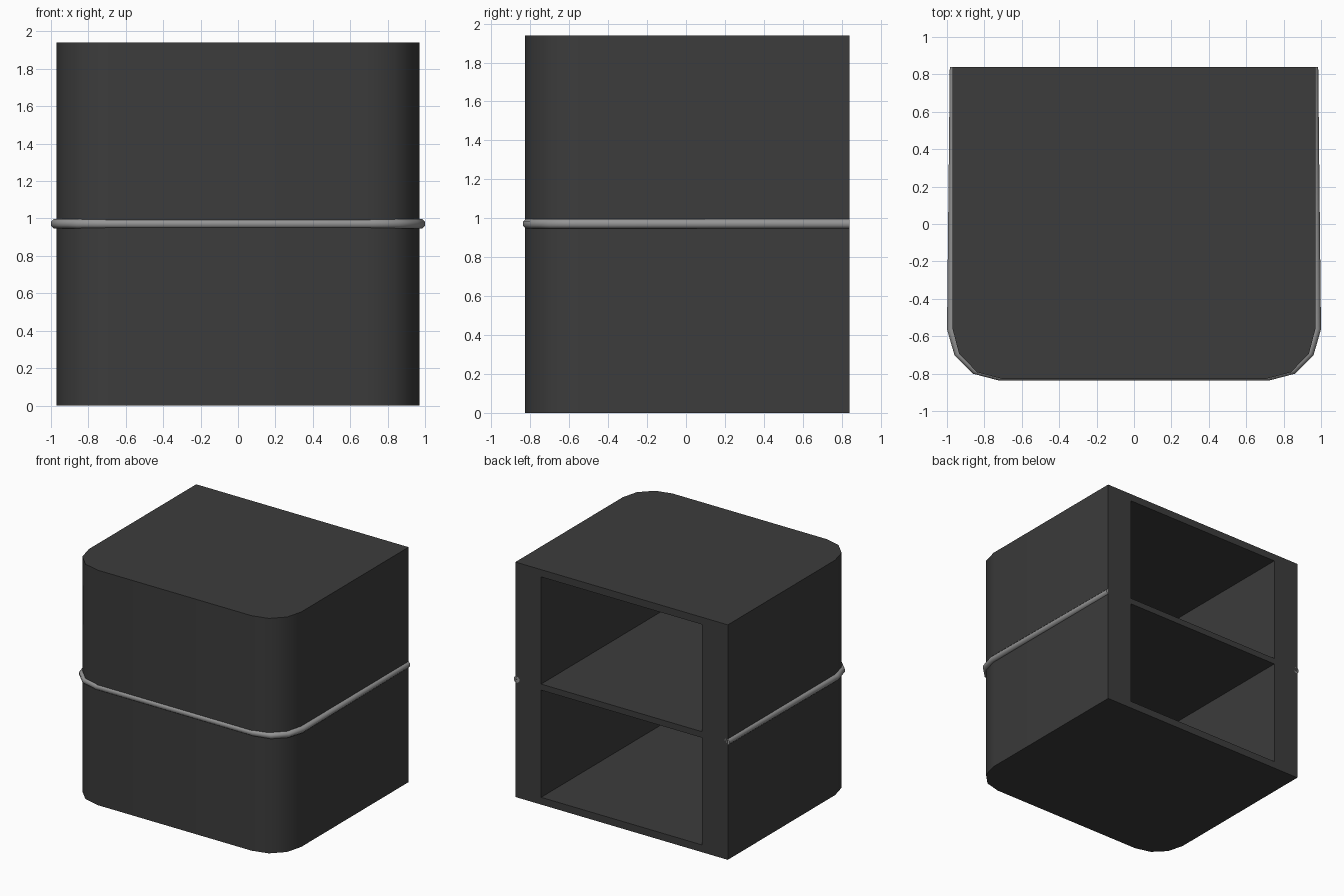
import bpy, bmesh, math
from mathutils import Vector

if "Cube" in bpy.data.objects:
    bpy.data.objects.remove(bpy.data.objects["Cube"])

BACK = 0.84


def material(name, value):
    m = bpy.data.materials.new(name)
    m.diffuse_color = (value, value, value, 1)
    m.use_nodes = True
    m.node_tree.nodes["Principled BSDF"].inputs["Base Color"].default_value = m.diffuse_color
    return m


def loft(name, rings, mat):
    """Bridge a list of equal closed rings and cap both ends."""
    bm = bmesh.new()
    loops = [[bm.verts.new(p) for p in ring] for ring in rings]
    n = len(loops[0])
    for a, b in zip(loops, loops[1:]):
        for i in range(n):
            j = (i + 1) % n
            bm.faces.new((a[i], a[j], b[j], b[i]))
    bm.faces.new(loops[0])
    bm.faces.new(loops[-1])
    bmesh.ops.recalc_face_normals(bm, faces=bm.faces)
    mesh = bpy.data.meshes.new(name)
    bm.to_mesh(mesh)
    bm.free()
    obj = bpy.data.objects.new(name, mesh)
    bpy.context.collection.objects.link(obj)
    if mat:
        mesh.materials.append(mat)
    return obj


def activate(obj):
    bpy.ops.object.select_all(action='DESELECT')
    obj.select_set(True)
    bpy.context.view_layer.objects.active = obj


def mirrored(half):
    return half + [(-x, y) for x, y in reversed(half)]


dark = material("dark_grey", 0.045)
light = material("light_grey", 0.3)

# Cabinet body: square back, rounded front corners
outline = mirrored([(0.97, BACK), (0.97, -0.56), (0.935, -0.695),
                    (0.838, -0.793), (0.705, -0.828)])
body = loft("cabinet_body", [[(x, y, z) for x, y in outline] for z in (0, 1.94)], dark)

# Two open compartments cut in from the back
activate(body)
for name, z0, z1 in (("lower_compartment", 0.06, 0.945), ("upper_compartment", 0.995, 1.88)):
    rect = [(-0.735, -0.77), (0.735, -0.77), (0.735, BACK + 0.2), (-0.735, BACK + 0.2)]
    cutter = loft(name, [[(x, y, z) for x, y in rect] for z in (z0, z1)], dark)
    cutter.hide_render = True
    mod = body.modifiers.new(name, 'BOOLEAN')
    mod.operation = 'DIFFERENCE'
    mod.solver = 'EXACT'
    mod.object = cutter
    bpy.ops.object.modifier_apply(modifier=name)
    bpy.data.objects.remove(cutter)
bpy.ops.object.shade_smooth_by_angle(angle=math.radians(40))

# Trim bead wrapped round the sides and front at mid height
path = [Vector(p) for p in mirrored([(0.96, BACK), (0.975, -0.56), (0.938, -0.69),
                                     (0.848, -0.779), (0.715, -0.813)])]
R, Z = 0.027, 0.972
rings = []
for i, p in enumerate(path):
    t = (path[min(i + 1, len(path) - 1)] - p).normalized() if i < len(path) - 1 else Vector((0, 1))
    s = (p - path[i - 1]).normalized() if i else Vector((0, -1))
    d = (s + t).normalized()
    side = Vector((-d.y, d.x))
    angles = [math.radians(22.5 + 45 * k) for k in range(8)]
    rings.append([(p.x + side.x * R * math.cos(a), p.y + side.y * R * math.cos(a),
                   Z + R * math.sin(a)) for a in angles])
# keep both ends flush with the back
for k in (0, -1):
    rings[k] = [(x, BACK, z) for x, y, z in rings[k]]
trim = loft("trim_bead", rings, light)
activate(trim)
bpy.ops.object.shade_smooth_by_angle(angle=math.radians(50))
